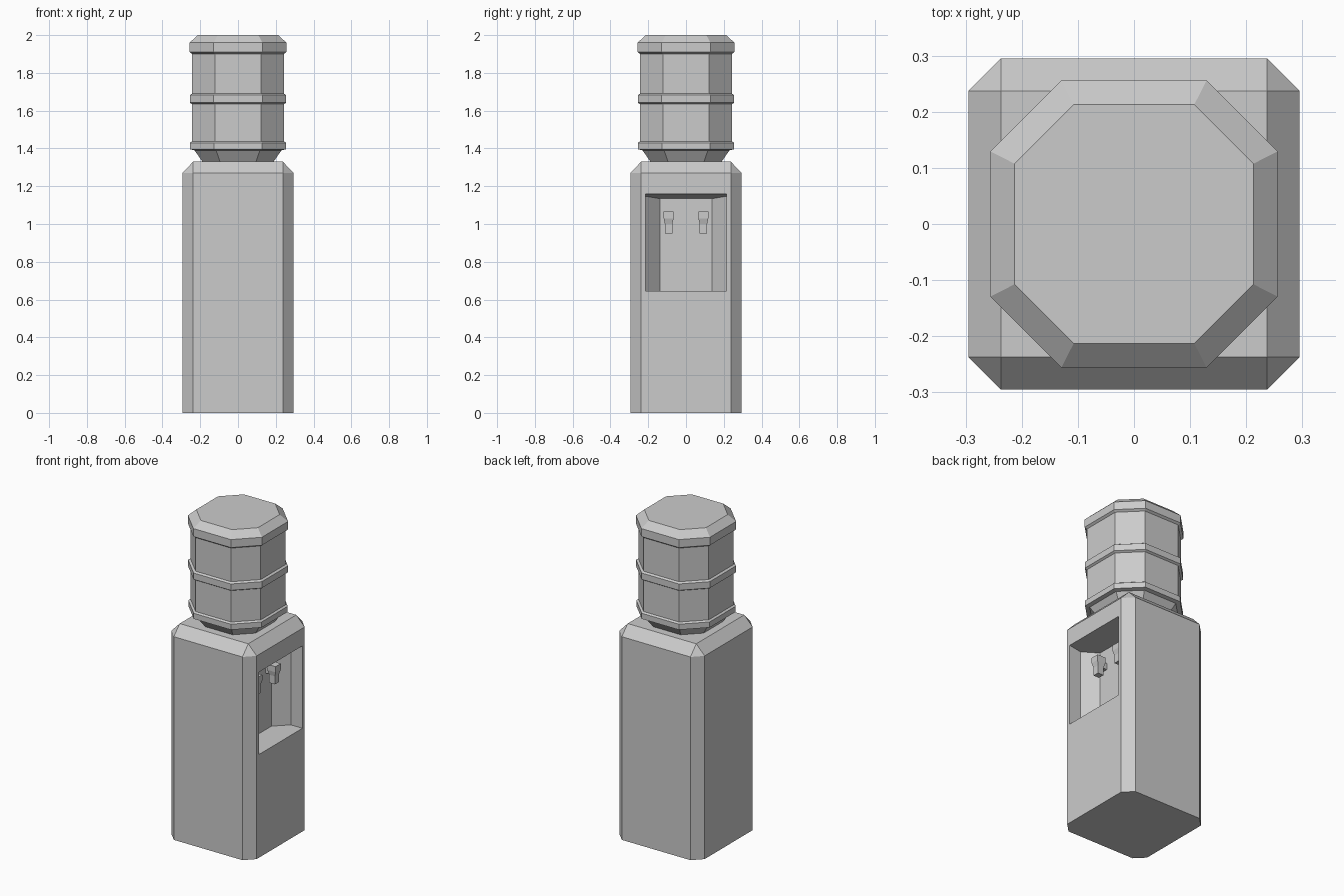
import bpy, bmesh

if "Cube" in bpy.data.objects:
    bpy.data.objects.remove(bpy.data.objects["Cube"])


def loft(name, rings):
    """Skin a stack of equal-length vertex rings and cap both ends."""
    bm = bmesh.new()
    rows = [[bm.verts.new(p) for p in ring] for ring in rings]
    for low, high in zip(rows, rows[1:]):
        for i in range(len(low)):
            j = (i + 1) % len(low)
            bm.faces.new((low[i], low[j], high[j], high[i]))
    bm.faces.new(rows[0][::-1])
    bm.faces.new(rows[-1])
    bmesh.ops.remove_doubles(bm, verts=bm.verts[:], dist=1e-5)
    bmesh.ops.recalc_face_normals(bm, faces=bm.faces[:])
    mesh = bpy.data.meshes.new(name)
    bm.to_mesh(mesh)
    bm.free()
    obj = bpy.data.objects.new(name, mesh)
    bpy.context.collection.objects.link(obj)
    return obj


def octagon(a, b, z):
    """Square of half width a with corners cut so each side has half length b."""
    return [(a, -b, z), (a, b, z), (b, a, z), (-b, a, z),
            (-a, b, z), (-a, -b, z), (-b, -a, z), (b, -a, z)]


def block(name, cx, cy, levels):
    """Box stack from (half x, half y, z) levels."""
    return loft(name, [[(cx - hx, cy - hy, z), (cx + hx, cy - hy, z),
                        (cx + hx, cy + hy, z), (cx - hx, cy + hy, z)]
                       for hx, hy, z in levels])


# Cabinet with chamfered corners and top
cabinet = loft("cabinet", [octagon(0.295, 0.237, 0), octagon(0.295, 0.237, 1.27),
                           octagon(0.237, 0.237, 1.33)])

# Dispensing recess in the right side, with a sloping ceiling
plan = [(0.40, -0.215), (0.40, 0.215), (0.215, 0.215),
        (0.135, 0.138), (0.135, -0.138), (0.215, -0.215)]
cutter = loft("recess_cutter", [[(x, y, 0.645) for x, y in plan],
                                [(x, y, 1.16 + (x - 0.295) * 0.16) for x, y in plan]])
cutter.hide_render = True
cut = cabinet.modifiers.new("recess", 'BOOLEAN')
cut.operation = 'DIFFERENCE'
cut.solver = 'EXACT'
cut.object = cutter
bpy.context.view_layer.objects.active = cabinet
bpy.ops.object.modifier_apply(modifier=cut.name)
bpy.data.objects.remove(cutter)

# Pair of taps on the back wall of the recess
for side, y in (("left", -0.092), ("right", 0.092)):
    block(side + "_tap", 0.185, y, [(0.020, 0.020, 0.95), (0.020, 0.020, 1.00),
                                    (0.029, 0.026, 1.03), (0.029, 0.026, 1.065)])
    block(side + "_tap_arm", 0.150, y, [(0.018, 0.014, 1.0), (0.018, 0.014, 1.04)])

# Ribbed eight-sided bottle: (half width, z)
profile = [(0.185, 1.325), (0.230, 1.39), (0.254, 1.395), (0.254, 1.43), (0.243, 1.438)]
profile += [(0.243, 1.634), (0.255, 1.642), (0.255, 1.682), (0.243, 1.69)]
profile += [(0.243, 1.90), (0.256, 1.91), (0.256, 1.96), (0.213, 2.0)]
loft("water_bottle", [octagon(r, r * 0.505, z) for r, z in profile])
